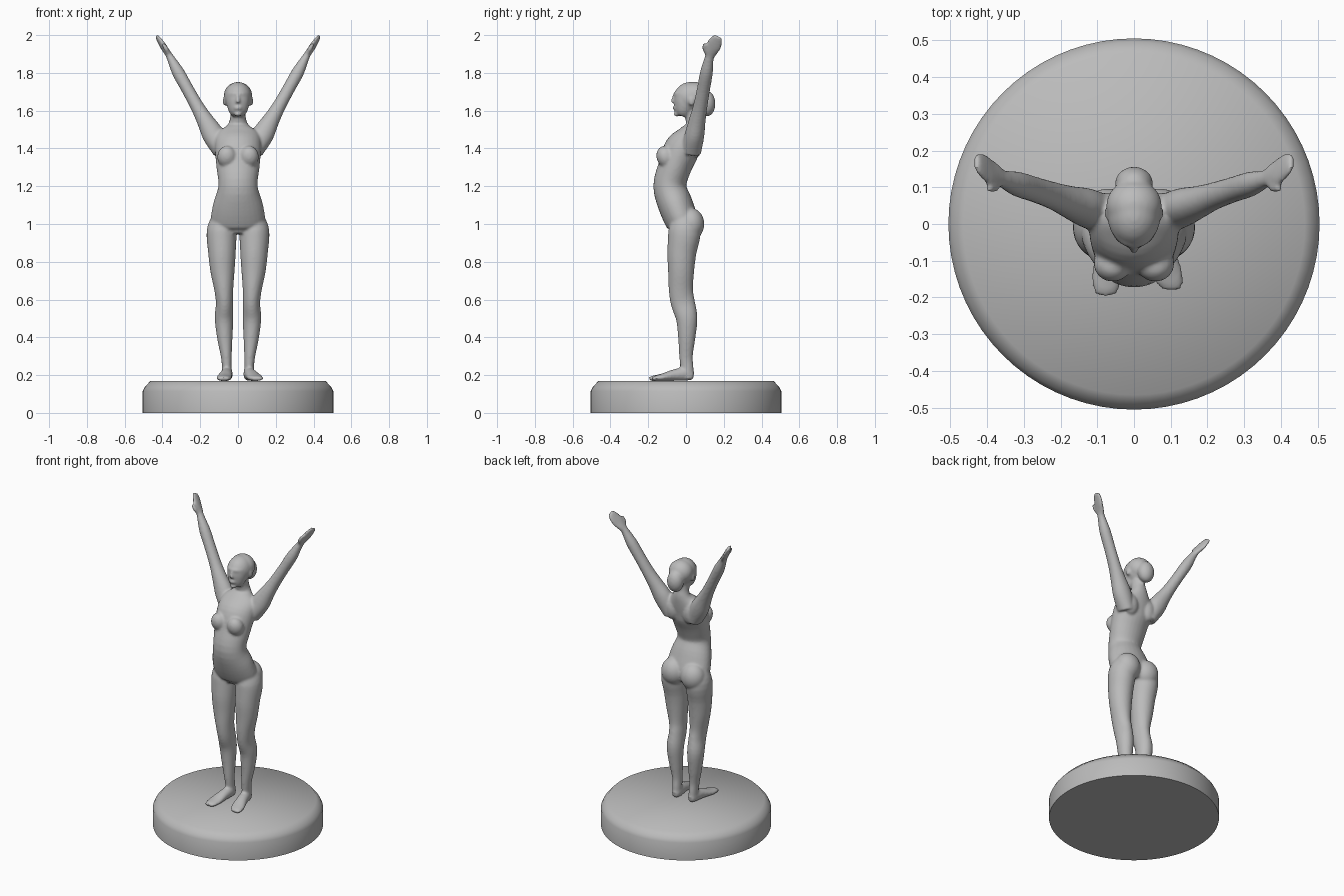
import bpy, bmesh, math
from mathutils import Vector, Matrix

cube = bpy.data.objects.get("Cube")
if cube:
    bpy.data.objects.remove(cube, do_unlink=True)

stone = bpy.data.materials.new("grey_stone")
stone.use_nodes = True
GREY = (0.5, 0.5, 0.5, 1)
stone.diffuse_color = GREY
stone.node_tree.nodes["Principled BSDF"].inputs["Base Color"].default_value = GREY


def finish(name, bm):
    bmesh.ops.recalc_face_normals(bm, faces=bm.faces)
    mesh = bpy.data.meshes.new(name)
    bm.to_mesh(mesh)
    bm.free()
    mesh.materials.append(stone)
    obj = bpy.data.objects.new(name, mesh)
    bpy.context.collection.objects.link(obj)
    return obj


def spline(points, steps=4):
    """Catmull-Rom through tuples of any length."""
    pts = [Vector(p) for p in points]
    pts = [pts[0] * 2 - pts[1]] + pts + [pts[-1] * 2 - pts[-2]]
    out = []
    for a, b, c, d in zip(pts, pts[1:], pts[2:], pts[3:]):
        for i in range(steps):
            t = i / steps
            out.append((b * 2 + (c - a) * t + (a * 2 - b * 5 + c * 4 - d) * t * t
                        + (b * 3 - a - c * 3 + d) * t ** 3) * 0.5)
    return out + [pts[-2]]


def loft(bm, sections, side=1, sides=28):
    """Skin elliptical sections (x, y, z, radius across, radius deep)."""
    secs = spline(sections)
    centres = [Vector((s[0] * side, s[1], s[2])) for s in secs]
    rings = []
    for i, s in enumerate(secs):
        t = (centres[min(i + 1, len(secs) - 1)] - centres[max(i - 1, 0)]).normalized()
        u = Vector((1, 0, 0))
        u = (u - t * u.dot(t)).normalized()
        v = t.cross(u)
        rings.append([bm.verts.new(centres[i] + u * (s[3] * math.cos(a)) + v * (s[4] * math.sin(a)))
                      for a in (2 * math.pi * k / sides for k in range(sides))])
    for r, q in zip(rings, rings[1:]):
        for k in range(sides):
            n = (k + 1) % sides
            bm.faces.new((r[k], r[n], q[n], q[k]))
    bm.faces.new(rings[0])
    bm.faces.new(rings[-1])


def ball(bm, centre, radii, tilt=0):
    m = Matrix.Translation(centre) @ Matrix.Rotation(tilt, 4, 'X') @ Matrix.Diagonal((*radii, 1))
    bmesh.ops.create_uvsphere(bm, u_segments=24, v_segments=16, radius=1, matrix=m)


# Round plinth, turned from a profile with a sloped upper edge
bm = bmesh.new()
rings = []
SEG = 72
for radius, z in ((0.505, 0), (0.505, 0.115), (0.495, 0.135), (0.465, 0.168)):
    rings.append([bm.verts.new((radius * math.cos(2 * math.pi * k / SEG),
                                radius * math.sin(2 * math.pi * k / SEG), z)) for k in range(SEG)])
for r, q in zip(rings, rings[1:]):
    for k in range(SEG):
        bm.faces.new((r[k], r[(k + 1) % SEG], q[(k + 1) % SEG], q[k]))
bm.faces.new(rings[0])
bm.faces.new(rings[-1])
plinth = finish("plinth", bm)

# Torso and neck
bm = bmesh.new()
loft(bm, [(0, -.015, .95, .07, .06), (0, -.018, 1.0, .14, .085), (0, -.055, 1.1, .133, .092),
          (0, -.086, 1.2, .104, .087), (0, -.06, 1.3, .114, .088), (0, -.02, 1.4, .122, .094),
          (0, .022, 1.47, .115, .066), (0, .045, 1.52, .06, .045), (0, .04, 1.56, .042, .044),
          (0, .03, 1.63, .042, .045)])

# Head: skull, jaw, brow, nose, lips, chin and gathered hair
ball(bm, (0, .025, 1.672), (.073, .088, .08))
loft(bm, [(0, -.022, 1.572, .03, .03), (0, -.015, 1.595, .048, .046),
          (0, -.005, 1.64, .062, .06), (0, .0, 1.69, .064, .062)])
ball(bm, (0, -.04, 1.69), (.045, .026, .016))
loft(bm, [(0, -.06, 1.685, .007, .008), (0, -.068, 1.66, .009, .01), (0, -.072, 1.643, .012, .011)])
ball(bm, (0, -.058, 1.614), (.022, .013, .012))
ball(bm, (0, -.049, 1.582), (.02, .016, .014))
ball(bm, (0, .05, 1.68), (.076, .07, .072))
ball(bm, (0, .11, 1.637), (.052, .046, .068))

for side in (-1, 1):
    # Ear, breast, shoulder blade and buttock
    ball(bm, (side * .072, .03, 1.65), (.009, .016, .025))
    ball(bm, (side * .058, -.108, 1.355), (.052, .048, .06), 0.3)
    ball(bm, (side * .065, .05, 1.42), (.05, .036, .07))
    ball(bm, (side * .07, .025, 1.0), (.078, .072, .085))

    # Leg from hip to ankle
    loft(bm, [(.08, -.03, 1.06, .045, .055), (.087, -.008, .97, .078, .085), (.085, -.022, .85, .073, .077),
              (.082, -.026, .75, .064, .069), (.075, -.027, .65, .05, .064), (.071, -.016, .58, .046, .064),
              (.074, .004, .5, .049, .057), (.07, .004, .4, .041, .046), (.062, 0, .3, .029, .036),
              (.059, .005, .24, .026, .035), (.058, .008, .18, .027, .034)], side)

    # Foot, the left one turned further out
    turn = .035 if side > 0 else .012
    toe = -.18 if side > 0 else -.195
    loft(bm, [(.058, .036, .193, .02, .022), (.058, .0, .205, .03, .036), (.06 + turn * .3, -.06, .2, .034, .031),
              (.064 + turn * .7, -.125, .188, .041, .02), (.064 + turn, toe + .02, .183, .036, .014),
              (.064 + turn, toe, .18, .024, .009)], side)

    # Raised arm from shoulder to wrist
    loft(bm, [(.085, .025, 1.38, .045, .055), (.13, .045, 1.47, .058, .052), (.175, .06, 1.55, .045, .044),
              (.215, .075, 1.62, .036, .038), (.265, .092, 1.71, .033, .035), (.315, .108, 1.8, .033, .034),
              (.35, .12, 1.866, .023, .026), (.366, .127, 1.895, .018, .024)], side)
    # Flat hand and thumb
    loft(bm, [(.36, .125, 1.885, .018, .024), (.382, .135, 1.92, .016, .038), (.402, .15, 1.95, .014, .04),
              (.42, .163, 1.978, .011, .033), (.431, .17, 1.993, .008, .022)], side)
    loft(bm, [(.366, .118, 1.9, .012, .016), (.382, .098, 1.93, .012, .013), (.397, .098, 1.955, .009, .009)], side)

# Blend the parts into one smooth skin
figure = finish("standing_figure", bm)
blend = figure.modifiers.new("blend", 'REMESH')
blend.mode = 'VOXEL'
blend.voxel_size = 0.007
blend.use_smooth_shade = True
soften = figure.modifiers.new("soften", 'SMOOTH')
soften.factor = 0.5
soften.iterations = 7

bpy.ops.object.select_all(action='DESELECT')
plinth.select_set(True)
bpy.context.view_layer.objects.active = plinth
bpy.ops.object.shade_smooth_by_angle(angle=math.radians(50))
